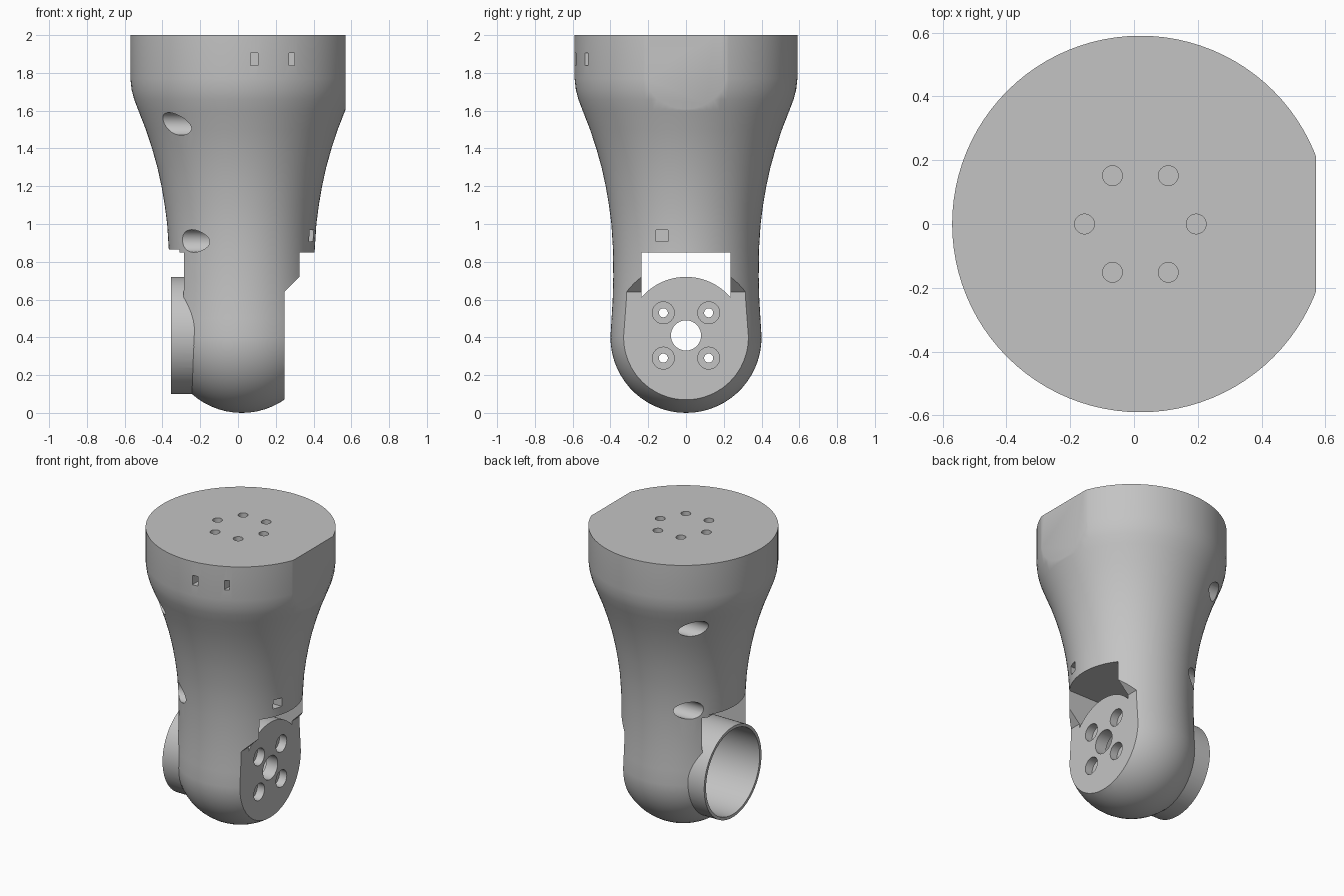
import bpy, bmesh, math
from mathutils import Matrix, Vector

cube = bpy.data.objects.get("Cube")
if cube:
    bpy.data.objects.remove(cube, do_unlink=True)

grey = bpy.data.materials.new("light_grey")
grey.use_nodes = True
color = (0.55, 0.55, 0.55, 1)
grey.diffuse_color = color
grey.node_tree.nodes["Principled BSDF"].inputs["Base Color"].default_value = color

AXIS_X = 0.02      # vertical axis of the turned body
JOINT_Z = 0.41     # height of the joint axis


def make_object(name, bm):
    bmesh.ops.recalc_face_normals(bm, faces=bm.faces[:])
    mesh = bpy.data.meshes.new(name)
    bm.to_mesh(mesh)
    bm.free()
    obj = bpy.data.objects.new(name, mesh)
    bpy.context.collection.objects.link(obj)
    return obj


def cylinder(name, start, end, radius, segments=32):
    start, end = Vector(start), Vector(end)
    turn = (end - start).to_track_quat('Z', 'Y').to_matrix().to_4x4()
    bm = bmesh.new()
    bmesh.ops.create_cone(bm, cap_ends=True, segments=segments, radius1=radius,
                          radius2=radius, depth=(end - start).length,
                          matrix=Matrix.Translation((start + end) / 2) @ turn)
    return make_object(name, bm)


def prism(name, outline, y0, y1):
    """Extrude an (x, z) outline along y."""
    bm = bmesh.new()
    face = bm.faces.new([bm.verts.new((x, y0, z)) for x, z in outline])
    ext = bmesh.ops.extrude_face_region(bm, geom=[face])
    verts = [v for v in ext["geom"] if isinstance(v, bmesh.types.BMVert)]
    bmesh.ops.translate(bm, verts=verts, vec=(0, y1 - y0, 0))
    return make_object(name, bm)


def box(name, x0, x1, y0, y1, z0, z1):
    return prism(name, [(x0, z0), (x1, z0), (x1, z1), (x0, z1)], y0, y1)


def combine(target, tool, operation='DIFFERENCE'):
    mod = target.modifiers.new(tool.name, 'BOOLEAN')
    mod.operation = operation
    mod.solver = 'EXACT'
    mod.object = tool
    bpy.context.view_layer.objects.active = target
    bpy.ops.object.modifier_apply(modifier=mod.name)
    bpy.data.objects.remove(tool, do_unlink=True)


# Turned body: domed foot, slim waist, flared shoulder
dome = [(0.4 * math.sin(a), 0.4 - 0.4 * math.cos(a))
        for a in (math.radians(6 * i) for i in range(16))]
flare = [(0.394, 0.5), (0.388, 0.6), (0.385, 0.72), (0.386, 0.86), (0.395, 1.0),
         (0.408, 1.1), (0.425, 1.2), (0.447, 1.3), (0.475, 1.4), (0.508, 1.5),
         (0.547, 1.6), (0.57, 1.66), (0.583, 1.71), (0.59, 1.77), (0.59, 2.0)]
bm = bmesh.new()
verts = [bm.verts.new((r, 0, z)) for r, z in dome + flare + [(0, 2.0)]]
edges = [bm.edges.new(pair) for pair in zip(verts, verts[1:])]
bmesh.ops.spin(bm, geom=verts + edges, cent=(0, 0, 0), axis=(0, 0, 1),
               angle=math.tau, steps=96)
bmesh.ops.remove_doubles(bm, verts=bm.verts[:], dist=0.0001)
bmesh.ops.translate(bm, verts=bm.verts[:], vec=(AXIS_X, 0, 0))
body = make_object("joint_housing", bm)

# Flat on the shoulder, stepped cut for the mounting face, cut above the collar
combine(body, box("shoulder_flat", 0.57, 1, -1, 1, 1.3, 2.2))
combine(body, prism("mount_cut", [(0.245, -0.2), (1, -0.2), (1, 0.85), (0.37, 0.85),
                                  (0.37, 0.765), (0.245, 0.64)], -1, 1))
combine(body, box("collar_cut", -1, -0.31, -1, 1, 0.5, 0.865))

# Through slot with the joint barrel below it
combine(body, box("through_slot", -1, 1, -0.235, 0.235, 0.55, 0.85))
combine(body, cylinder("barrel", (-0.355, 0, JOINT_Z), (0.245, 0, JOINT_Z), 0.31, 96),
        'UNION')
combine(body, cylinder("barrel_bore", (-0.6, 0, JOINT_Z), (0.16, 0, JOINT_Z), 0.29, 96))

# Shaft hole and counterbored bolt holes in the mounting face
combine(body, cylinder("shaft_hole", (0, 0, JOINT_Z), (0.5, 0, JOINT_Z), 0.08))
for y in (-0.12, 0.12):
    for dz in (-0.12, 0.12):
        z = JOINT_Z + dz
        combine(body, cylinder("bolt_hole", (0, y, z), (0.5, y, z), 0.024))
        combine(body, cylinder("counterbore", (0.19, y, z), (0.5, y, z), 0.058))

# Screw pockets on both sides
for side in (-1, 1):
    for y, z in ((0.38, 1.53), (0.29, 0.91)):
        combine(body, cylinder("screw_pocket", (-0.8, side * y, z),
                               (-0.05, side * y, z), 0.06))

# Ring of blind holes in the top
for i in range(6):
    a = math.tau * i / 6
    x, y = AXIS_X + 0.175 * math.cos(a), 0.175 * math.sin(a)
    combine(body, cylinder("top_hole", (x, y, 1.75), (x, y, 2.2), 0.031))

# Small rectangular slots
combine(body, box("front_slot", 0.065, 0.105, -0.8, -0.5, 1.84, 1.905))
combine(body, box("front_slot", 0.27, 0.3, -0.8, -0.46, 1.84, 1.905))
combine(body, box("side_slot", 0.3, 0.8, -0.158, -0.094, 0.907, 0.968))

# Finish
body.data.materials.clear()
body.data.materials.append(grey)
for poly in body.data.polygons:
    poly.material_index = 0
bpy.ops.object.select_all(action='DESELECT')
body.select_set(True)
bpy.context.view_layer.objects.active = body
bpy.ops.object.shade_smooth_by_angle(angle=math.radians(30))
